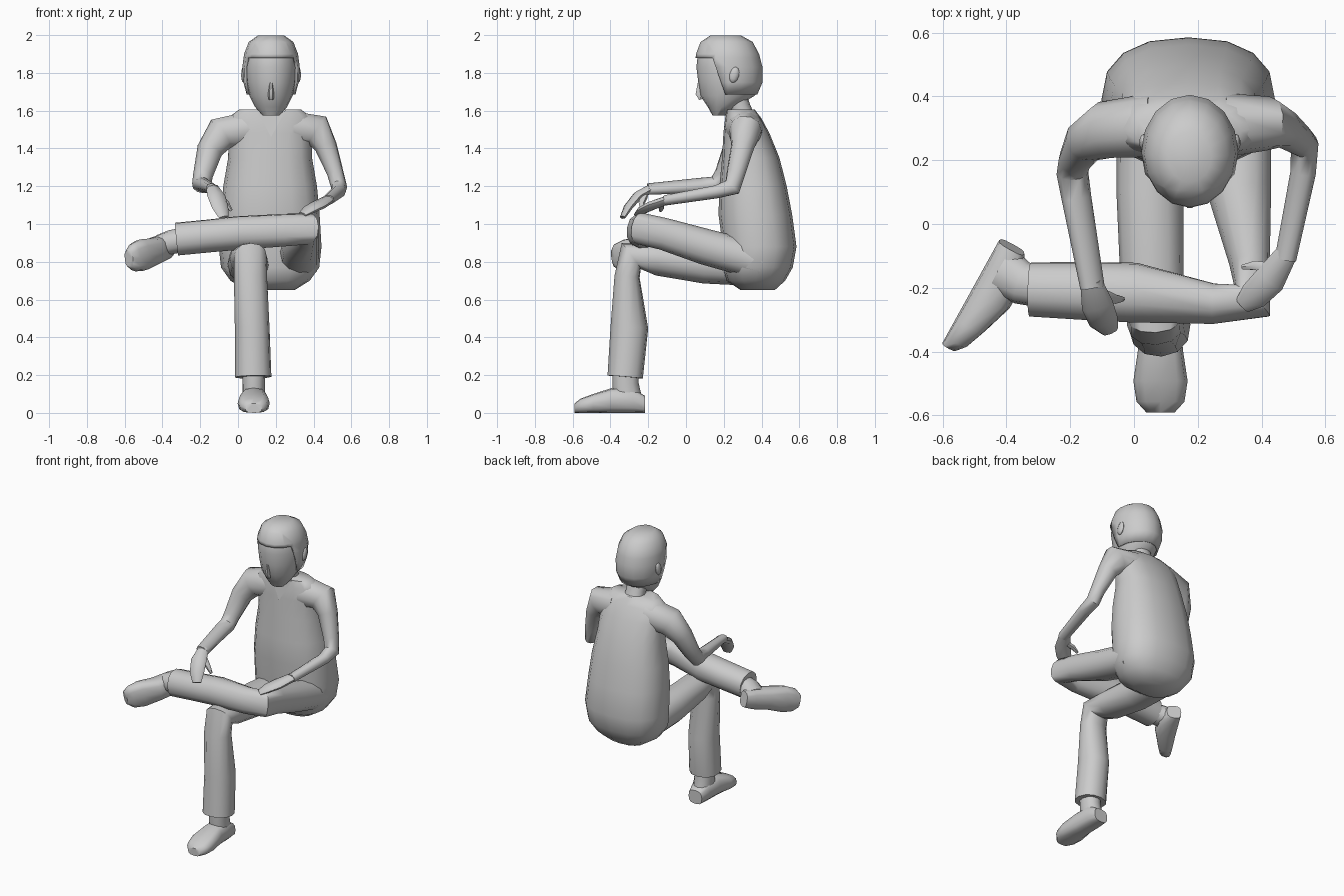
import bpy, bmesh, math
from mathutils import Vector, Matrix


def finish(name, bm, angle=50):
    bmesh.ops.recalc_face_normals(bm, faces=bm.faces)
    me = bpy.data.meshes.new(name)
    bm.to_mesh(me)
    bm.free()
    ob = bpy.data.objects.new(name, me)
    bpy.context.collection.objects.link(ob)
    bpy.ops.object.select_all(action='DESELECT')
    ob.select_set(True)
    bpy.context.view_layer.objects.active = ob
    bpy.ops.object.shade_smooth_by_angle(angle=math.radians(angle))
    return ob


def loft(pts, u=(1, 0, 0), fixed=None, sides=12, power=2.2):
    """Closed skin through rings (x, y, z, radius_u, radius_v) along a path."""
    bm = bmesh.new()
    c = [Vector(p[:3]) for p in pts]
    u, prev, rings = Vector(u), None, []
    for i, p in enumerate(pts):
        if fixed:
            t = Vector(fixed)
        else:
            t = Vector()
            if i > 0:
                t += (c[i] - c[i - 1]).normalized()
            if i < len(c) - 1:
                t += (c[i + 1] - c[i]).normalized()
            t.normalize()
        if prev:
            u = prev.rotation_difference(t) @ u
        u = (u - t * u.dot(t)).normalized()
        v = t.cross(u)
        prev = t
        ring = []
        for k in range(sides):
            a = 2 * math.pi * k / sides
            ca, sa = math.cos(a), math.sin(a)
            ring.append(bm.verts.new(
                c[i] + u * p[3] * math.copysign(abs(ca) ** (2 / power), ca)
                + v * p[4] * math.copysign(abs(sa) ** (2 / power), sa)))
        rings.append(ring)
    for a, b in zip(rings, rings[1:]):
        for k in range(sides):
            j = (k + 1) % sides
            bm.faces.new((a[k], a[j], b[j], b[k]))
    bm.faces.new(rings[0])
    bm.faces.new(rings[-1])
    return bm


def tube(name, pts, **kw):
    return finish(name, loft(pts, **kw))


CX = 0.175  # head centre line

# Shirt body and seat
body = [(.65, .38, .13, .09), (.70, .37, .21, .155), (.77, .38, .26, .185),
        (.88, .39, .272, .195), (1.05, .367, .262, .195), (1.2, .355, .248, .178),
        (1.35, .343, .222, .152), (1.48, .32, .22, .122), (1.56, .303, .225, .096),
        (1.605, .29, .165, .075)]
tube("shirt_body", [(.17, y, z, rx, ry) for z, y, rx, ry in body],
     fixed=(0, 0, 1), sides=16, power=2.4)

# V neckline
bm = bmesh.new()
bm.faces.new([bm.verts.new(v) for v in
              ((.095, .212, 1.607), (CX, .19, 1.46), (.255, .212, 1.607))])
finish("neckline", bm)
tube("neck", [(CX, .31, 1.55, .07, .06), (CX, .285, 1.62, .062, .055), (CX, .25, 1.72, .07, .06)])

# Head and hair
skull = [(1.575, .175, .045, .035), (1.62, .19, .085, .075), (1.68, .22, .115, .145),
         (1.75, .23, .133, .165), (1.83, .225, .139, .17), (1.9, .22, .13, .157),
         (1.95, .215, .105, .128), (1.985, .21, .055, .07)]
tube("head", [(CX, y, z, a, b) for z, y, a, b in skull], fixed=(0, 0, 1), sides=16, power=2)
hair = loft([(CX, y, z + (.014 if z > 1.9 else 0), a + .013, b + .01) for z, y, a, b in skull],
            fixed=(0, 0, 1), sides=16, power=2)
slant = Vector((0, 1, .35))
edge = Vector((0, .14, 1.88))
for co, no in ((edge, (0, 0, 1)), ((0, 0, 1.685), (0, 0, 1)), (edge, slant)):
    bmesh.ops.bisect_plane(hair, geom=hair.verts[:] + hair.edges[:] + hair.faces[:],
                           plane_co=co, plane_no=no)
gone = []
for f in hair.faces:
    m = f.calc_center_median()
    if m.z < 1.685 or (m.z < 1.88 and (m - edge).dot(slant) < 0):
        gone.append(f)
bmesh.ops.delete(hair, geom=gone, context='FACES')
mod = finish("hair", hair).modifiers.new("thickness", 'SOLIDIFY')
mod.thickness = .014

# Nose and ears
tube("nose", [(CX, .07, 1.75, .007, .008), (CX, .068, 1.69, .016, .02),
              (CX, .08, 1.66, .014, .012)], sides=6)
for side in (-1, 1):
    bm = bmesh.new()
    bmesh.ops.create_uvsphere(bm, u_segments=10, v_segments=6, radius=1,
                              matrix=Matrix.Translation((CX + side * .145, .255, 1.79))
                              @ Matrix.Rotation(-.25, 4, 'X')
                              @ Matrix.Diagonal((.014, .026, .043, 1)))
    finish("ear", bm)

# Arms: shoulder, elbow, wrist
tube("right_arm", [(.06, .31, 1.5, .1, .1), (-.09, .295, 1.478, .09, .092),
                   (-.15, .26, 1.39, .068, .068), (-.185, .2, 1.26, .05, .052),
                   (-.193, .16, 1.207, .047, .05), (-.18, .08, 1.205, .036, .048),
                   (-.13, -.2, 1.185, .026, .04)], u=(0, 1, 0), sides=10)
tube("left_arm", [(.29, .31, 1.5, .1, .1), (.42, .315, 1.495, .085, .09),
                  (.465, .3, 1.41, .062, .06), (.515, .265, 1.27, .05, .044),
                  (.535, .245, 1.195, .05, .042), (.53, .16, 1.17, .035, .04),
                  (.475, -.11, 1.125, .027, .034)], u=(0, 1, 0), sides=10)

# Hands and thumbs
tube("right_hand", [(-.135, -.18, 1.19, .024, .034), (-.115, -.255, 1.15, .024, .05),
                    (-.095, -.305, 1.09, .02, .046), (-.075, -.335, 1.035, .012, .028)],
     u=(0, 0, 1), sides=8)
tube("left_hand", [(.48, -.09, 1.13, .024, .034), (.425, -.175, 1.1, .024, .05),
                   (.375, -.225, 1.075, .02, .046), (.34, -.255, 1.05, .012, .028)],
     u=(0, 0, 1), sides=8)
tube("right_thumb", [(-.1, -.22, 1.15, .016, .02), (-.06, -.235, 1.11, .015, .016),
                     (-.035, -.235, 1.07, .008, .008)], u=(0, 0, 1), sides=6)
tube("left_thumb", [(.44, -.14, 1.11, .016, .02), (.38, -.13, 1.09, .015, .016),
                    (.34, -.135, 1.07, .008, .008)], u=(0, 0, 1), sides=6)

# Trouser legs: one foot on the floor, the other leg crossed over it
tube("standing_leg", [(.06, .4, .77, .115, .1), (.05, .1, .79, .105, .105),
                      (.056, -.15, .815, .1, .088), (.065, -.29, .83, .087, .085),
                      (.066, -.312, .72, .088, .067), (.075, -.3, .45, .092, .1),
                      (.08, -.322, .19, .097, .094)])
tube("crossed_leg", [(.32, .4, .8, .11, .1), (.33, .1, .88, .1, .095),
                     (.362, -.12, .948, .064, .085), (.37, -.24, .975, .075, .084),
                     (.25, -.25, .968, .064, .087), (0, -.215, .952, .095, .09),
                     (-.15, -.21, .937, .092, .088), (-.325, -.205, .92, .086, .088)])

# Shoes and ankles
shoe = [(.005, .05, .045), (-.06, .066, .066), (-.17, .07, .066), (-.27, .085, .05),
        (-.335, .075, .038), (-.368, .045, .025)]


def add_shoe(name, matrix):
    ob = tube(name, [(0, y, h, w, h) for y, w, h in shoe], fixed=(0, -1, 0), power=2.8)
    ob.data.transform(matrix)


add_shoe("floor_shoe", Matrix.Translation((.083, -.222, 0)))
Y = Vector((.47, .85, .2)).normalized()
Z = Vector((.87, -.48, 0)).normalized()
tilt = Matrix((Y.cross(Z), Y, Z)).transposed().to_4x4()
add_shoe("raised_shoe", Matrix.Translation((-.425, -.055, .89)) @ tilt)
tube("floor_ankle", [(.085, -.32, .25, .06, .07), (.083, -.32, .15, .06, .07),
                     (.083, -.305, .06, .06, .075)])
tube("raised_ankle", [(-.27, -.2, .92, .065, .065), (-.35, -.185, .905, .068, .064),
                      (-.41, -.15, .885, .08, .06)], u=(0, 1, 0))
